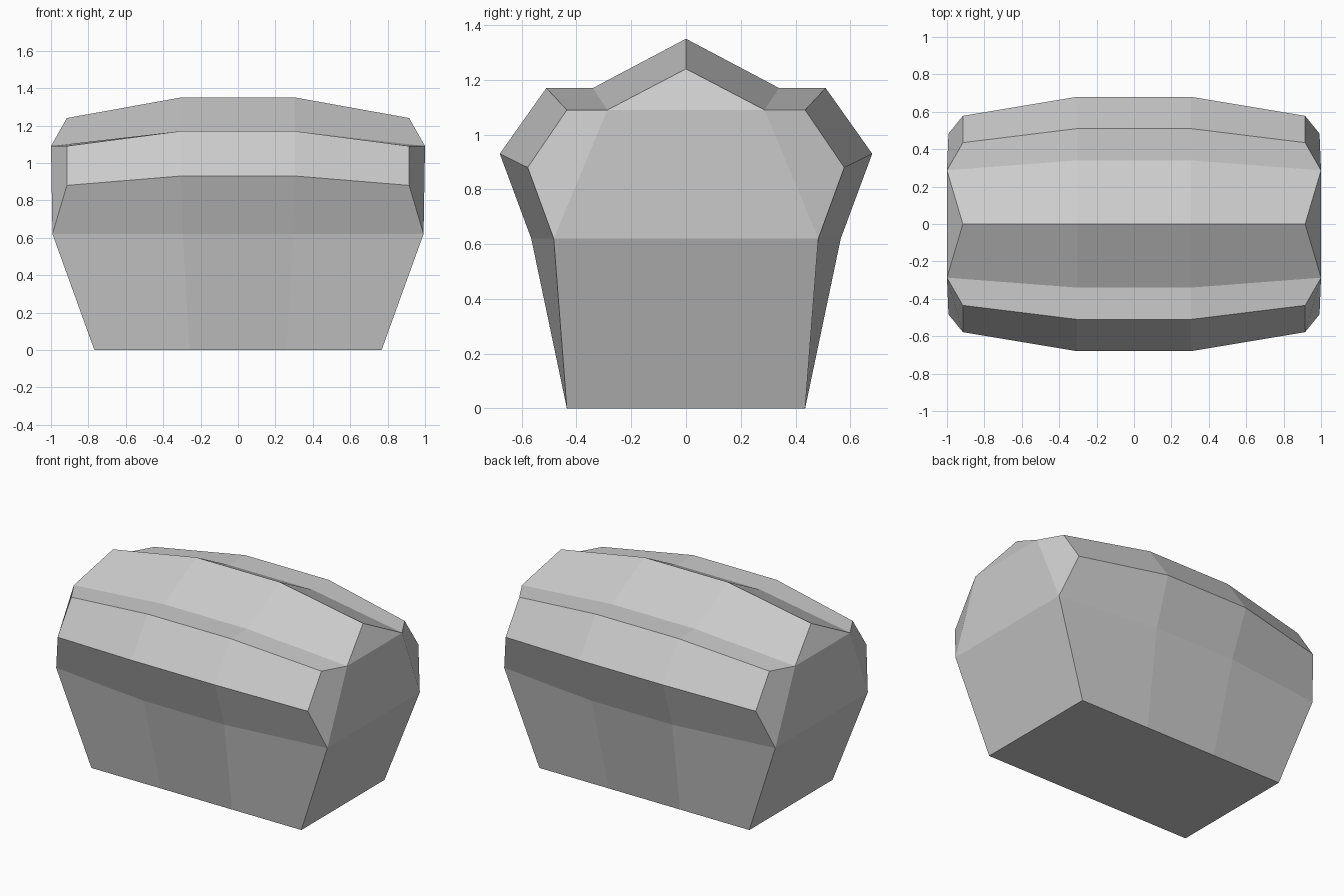
import bpy
import bmesh

cube = bpy.data.objects.get("Cube")
if cube:
    bpy.data.objects.remove(cube, do_unlink=True)

# Half profiles as (x, y, z), from the base up to the ridge
MIDDLE = [(0.26, 0.435, 0), (0.295, 0.565, 0.62), (0.305, 0.68, 0.93),
          (0.305, 0.51, 1.17), (0.305, 0.34, 1.17), (0.305, 0, 1.35)]
END = [(0.768, 0.435, 0), (0.992, 0.483, 0.62), (0.915, 0.578, 0.88),
       (0.915, 0.435, 1.09), (1.0, 0.287, 1.09), (0.915, 0, 1.24)]

bm = bmesh.new()


def section(half, side):
    """Mirror a half profile front to back into a closed ring."""
    ring = half + [(x, -y, z) for x, y, z in half[-2::-1]]
    return [bm.verts.new((side * x, y, z)) for x, y, z in ring]


rings = [section(END, -1), section(MIDDLE, -1), section(MIDDLE, 1), section(END, 1)]

# Faceted skin, including the floor
for a, b in zip(rings, rings[1:]):
    for i in range(len(a)):
        j = (i + 1) % len(a)
        bm.faces.new((a[i], a[j], b[j], b[i]))

# End caps: lower wall, upper wall, shoulders and gable
for r in (rings[0], rings[-1]):
    for panel in ((0, 1, 9, 10), (1, 4, 6, 9), (1, 2, 3, 4), (6, 7, 8, 9), (4, 5, 6)):
        bm.faces.new([r[i] for i in panel])

bmesh.ops.recalc_face_normals(bm, faces=bm.faces[:])
mesh = bpy.data.meshes.new("faceted_body")
bm.to_mesh(mesh)
bm.free()

# Plain grey surface
grey = bpy.data.materials.new("light_grey")
grey.use_nodes = True
colour = (0.6, 0.6, 0.6, 1)
grey.diffuse_color = colour
grey.node_tree.nodes["Principled BSDF"].inputs["Base Color"].default_value = colour
mesh.materials.append(grey)

body = bpy.data.objects.new("faceted_body", mesh)
bpy.context.collection.objects.link(body)
